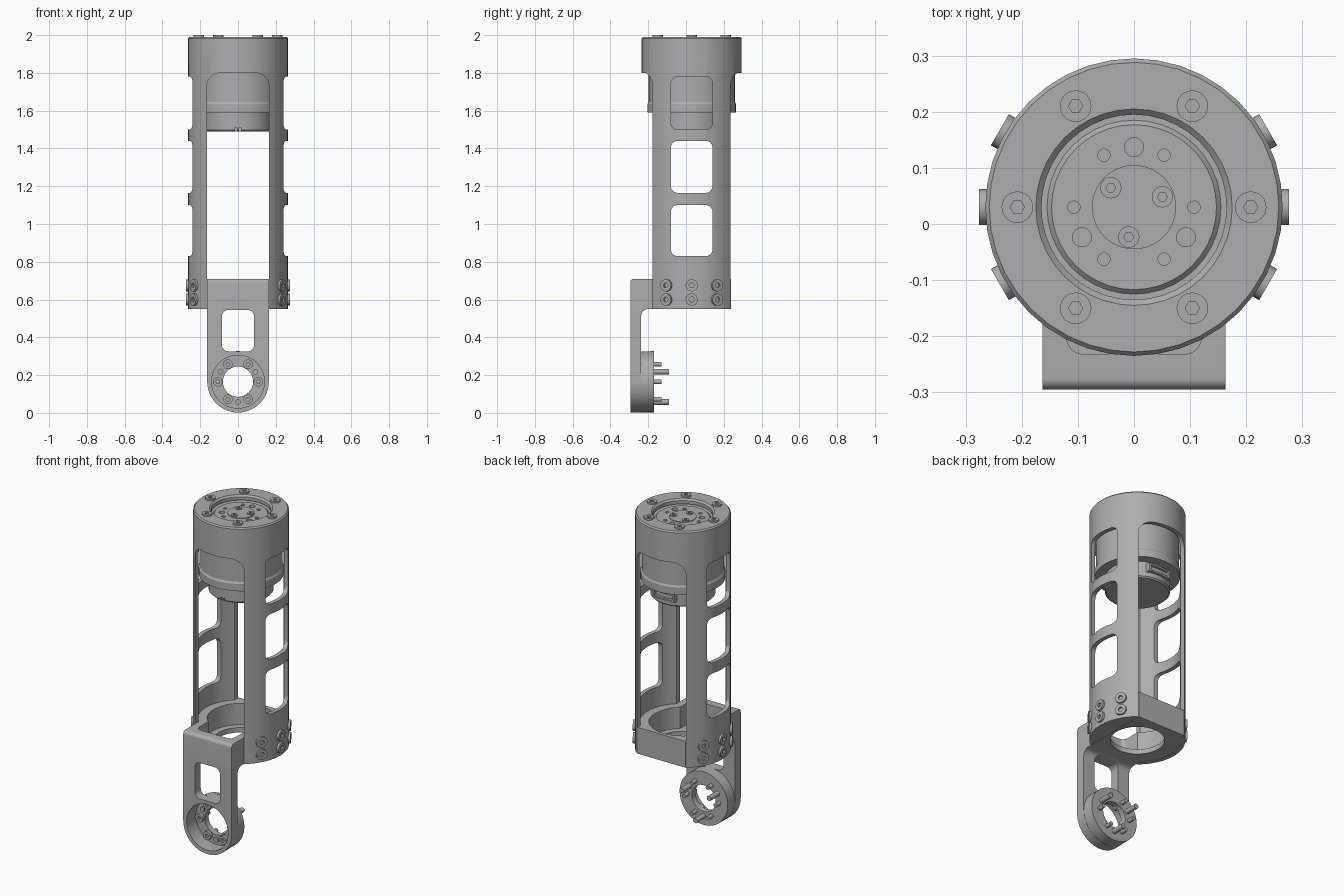
import bpy, bmesh
from math import sin, cos, pi, radians
from mathutils import Vector

if "Cube" in bpy.data.objects:
    bpy.data.objects.remove(bpy.data.objects["Cube"])

CY = 0.03      # y of the tube axis
EZ = 0.165     # z of the lower joint axis
GREY = (0.42, 0.42, 0.42, 1)
grey = bpy.data.materials.new("machined grey")
grey.use_nodes = True
grey.diffuse_color = GREY
grey.node_tree.nodes["Principled BSDF"].inputs["Base Color"].default_value = GREY


def finish(name, bm):
    bmesh.ops.recalc_face_normals(bm, faces=bm.faces)
    me = bpy.data.meshes.new(name)
    bm.to_mesh(me)
    bm.free()
    me.materials.append(grey)
    ob = bpy.data.objects.new(name, me)
    bpy.context.collection.objects.link(ob)
    return ob


def circle(cx, cy, r, n=40):
    return [(cx + r * cos(2 * pi * i / n), cy + r * sin(2 * pi * i / n)) for i in range(n)]


def arc(cx, cy, r, a0, a1, n=6):
    return [(cx + r * cos(radians(a0 + (a1 - a0) * i / n)),
             cy + r * sin(radians(a0 + (a1 - a0) * i / n))) for i in range(n + 1)]


def round_rect(x0, x1, y0, y1, r):
    return (arc(x1 - r, y1 - r, r, 0, 90) + arc(x0 + r, y1 - r, r, 90, 180)
            + arc(x0 + r, y0 + r, r, 180, 270) + arc(x1 - r, y0 + r, r, 270, 360))


def rect(x0, x1, y0, y1):
    return [(x0, y0), (x1, y0), (x1, y1), (x0, y1)]


def prism(name, pts, axis, a, b):
    """Extrude a 2D outline along an axis from a to b."""
    place = {"x": lambda p, t: (t, p[0], p[1]),
             "y": lambda p, t: (p[0], t, p[1]),
             "z": lambda p, t: (p[0], p[1], t)}[axis]
    bm = bmesh.new()
    lo = [bm.verts.new(place(p, a)) for p in pts]
    hi = [bm.verts.new(place(p, b)) for p in pts]
    bm.faces.new(lo)
    bm.faces.new(hi)
    for i in range(len(pts)):
        j = (i + 1) % len(pts)
        bm.faces.new((lo[i], lo[j], hi[j], hi[i]))
    return finish(name, bm)


def lathe(name, profile, n=40):
    """Revolve a closed (radius, z) profile round the tube axis."""
    bm = bmesh.new()
    loop = [bm.verts.new((r, CY, z)) for r, z in profile]
    edges = [bm.edges.new((loop[i], loop[(i + 1) % len(loop)])) for i in range(len(loop))]
    bmesh.ops.spin(bm, geom=loop + edges, cent=(0, CY, 0), axis=(0, 0, 1),
                   angle=2 * pi, steps=n, use_duplicate=False)
    bmesh.ops.remove_doubles(bm, verts=bm.verts, dist=1e-4)
    bmesh.ops.dissolve_degenerate(bm, edges=bm.edges, dist=1e-5)
    return finish(name, bm)


def combine(ob, tool, op="DIFFERENCE"):
    mod = ob.modifiers.new("bool", "BOOLEAN")
    mod.operation, mod.object, mod.solver = op, tool, "EXACT"
    bpy.context.view_layer.objects.active = ob
    bpy.ops.object.modifier_apply(modifier=mod.name)
    bpy.data.objects.remove(tool)


def smooth(ob):
    bpy.ops.object.select_all(action="DESELECT")
    ob.select_set(True)
    bpy.context.view_layer.objects.active = ob
    bpy.ops.object.shade_smooth_by_angle(angle=radians(30))


def polar(r, deg):
    return r * cos(radians(deg)), r * sin(radians(deg))


# Tube housing with open front and back and three windows each side
tube = lathe("tube_housing", [(0.24, 0.55), (0.265, 0.55), (0.265, 1.982), (0.258, 1.99),
                              (0.175, 1.99), (0.165, 1.98), (0.165, 1.96), (0.24, 1.96)])
combine(tube, prism("cutter", round_rect(-0.165, 0.165, 0.3, 1.8, 0.07), "y", -1, 1))
for z0, z1 in ((0.83, 1.1), (1.165, 1.44), (1.5, 1.78)):
    combine(tube, prism("cutter", round_rect(CY - 0.11, CY + 0.11, z0, z1, 0.035), "x", -1, 1))
smooth(tube)

# Motor with drilled output face
motor = lathe("motor", [(0, 1.49), (0.172, 1.49), (0.18, 1.498), (0.18, 1.59), (0.235, 1.59),
                        (0.235, 1.635), (0.229, 1.645), (0.229, 1.95), (0.155, 1.95),
                        (0.147, 1.958), (0.075, 1.958), (0.075, 1.962), (0, 1.962)])
for k in range(6):
    x, y = polar(0.107, 60 * k)
    combine(motor, prism("cutter", circle(x, CY + y, 0.011, 16), "z", 1.93, 2))
for a in (90, 210, 330):
    x, y = polar(0.107, a)
    combine(motor, prism("cutter", circle(x, CY + y, 0.017, 16), "z", 1.93, 2))
for x in (-0.01, 0.01):
    combine(motor, prism("cutter", rect(x - 0.005, x + 0.005, 1.48, 1.51), "y", -0.3, -0.1))
smooth(motor)

# Cable connector at the back of the motor
plug = prism("motor_connector", rect(-0.075, 0.075, 1.525, 1.575), "y", 0.15, 0.222)
combine(plug, prism("cutter", rect(-0.06, 0.06, 1.535, 1.565), "y", 0.205, 0.3))

# Lower bracket: an L profile trimmed to a round end, plus collar and joint boss
profile = ([(-0.295, 0), (-0.238, 0)] + arc(-0.198, 0.51, 0.04, 180, 90)
           + [(0.237, 0.55), (0.237, 0.71)] + arc(-0.275, 0.69, 0.02, 90, 180))
bracket = prism("lower_bracket", profile, "x", -0.2, 0.2)
combine(bracket, prism("trim", arc(0, EZ, 0.163, 180, 360, 24) + [(0.163, 1), (-0.163, 1)],
                       "y", -1, 1), "INTERSECT")
collar = [(x, min(y, 0.236)) for x, y in circle(0, CY, 0.241)]
combine(bracket, prism("collar", collar, "z", 0.552, 0.708), "UNION")
combine(bracket, prism("boss", circle(0, EZ, 0.162, 48), "y", -0.28, -0.17), "UNION")
for outline, axis, a, b in (
        (circle(0, CY, 0.188), "z", 0.58, 1),                            # collar cavity
        (round_rect(-0.12, 0.12, -0.232, 0, 0.03), "z", 0.58, 1),        # front pocket
        (circle(0, CY, 0.15), "z", 0.4, 0.7),                            # floor hole
        (round_rect(-0.085, 0.085, 0.325, 0.545, 0.035), "y", -1, -0.19),  # plate window
        (circle(0, EZ, 0.14), "y", -1, -0.205),                          # joint recess
        (circle(0, EZ, 0.08), "y", -1, 0)):                              # joint bore
    combine(bracket, prism("cutter", outline, axis, a, b))
smooth(bracket)

# Socket-head bolt of unit size, shared by every bolt
pattern = prism("bolt_pattern", circle(0, 0, 1, 24), "z", 0, 1)
combine(pattern, prism("cutter", circle(0, 0, 0.45, 6), "z", 0.4, 2))
smooth(pattern)
bolt_mesh = pattern.data
bpy.data.objects.remove(pattern)


def bolt(name, loc, out, r, h):
    ob = bpy.data.objects.new(name, bolt_mesh)
    ob.location, ob.scale = loc, (r, r, h)
    ob.rotation_euler = Vector(out).to_track_quat("Z", "Y").to_euler()
    bpy.context.collection.objects.link(ob)


for k in range(6):
    # Lid bolts
    x, y = polar(0.208, 60 * k)
    bolt("lid_bolt", (x, CY + y, 1.98), (0, 0, 1), 0.028, 0.02)
    # Joint bolts and their short threaded ends
    x, z = polar(0.107, 60 * k)
    bolt("joint_bolt", (x, -0.2, EZ + z), (0, -1, 0), 0.025, 0.025)
    smooth(prism("joint_bolt_end", circle(x, EZ + z, 0.012, 16), "y", -0.2, -0.13))
# Long dowel pins
for a in (30, 150, 270):
    x, z = polar(0.107, a)
    smooth(prism("dowel_pin", circle(x, EZ + z, 0.015, 16), "y", -0.215, -0.09))
# Output face bolts
for a in (20, 140, 260):
    x, y = polar(0.054, a)
    bolt("output_bolt", (x, CY + y, 1.955), (0, 0, 1), 0.019, 0.012)
# Collar bolts
for a in (-30, 0, 30, 150, 180, 210):
    x, y = polar(1, a)
    for z in (0.6, 0.675):
        bolt("collar_bolt", (0.25 * x, CY + 0.25 * y, z), (x, y, 0), 0.032, 0.026)
